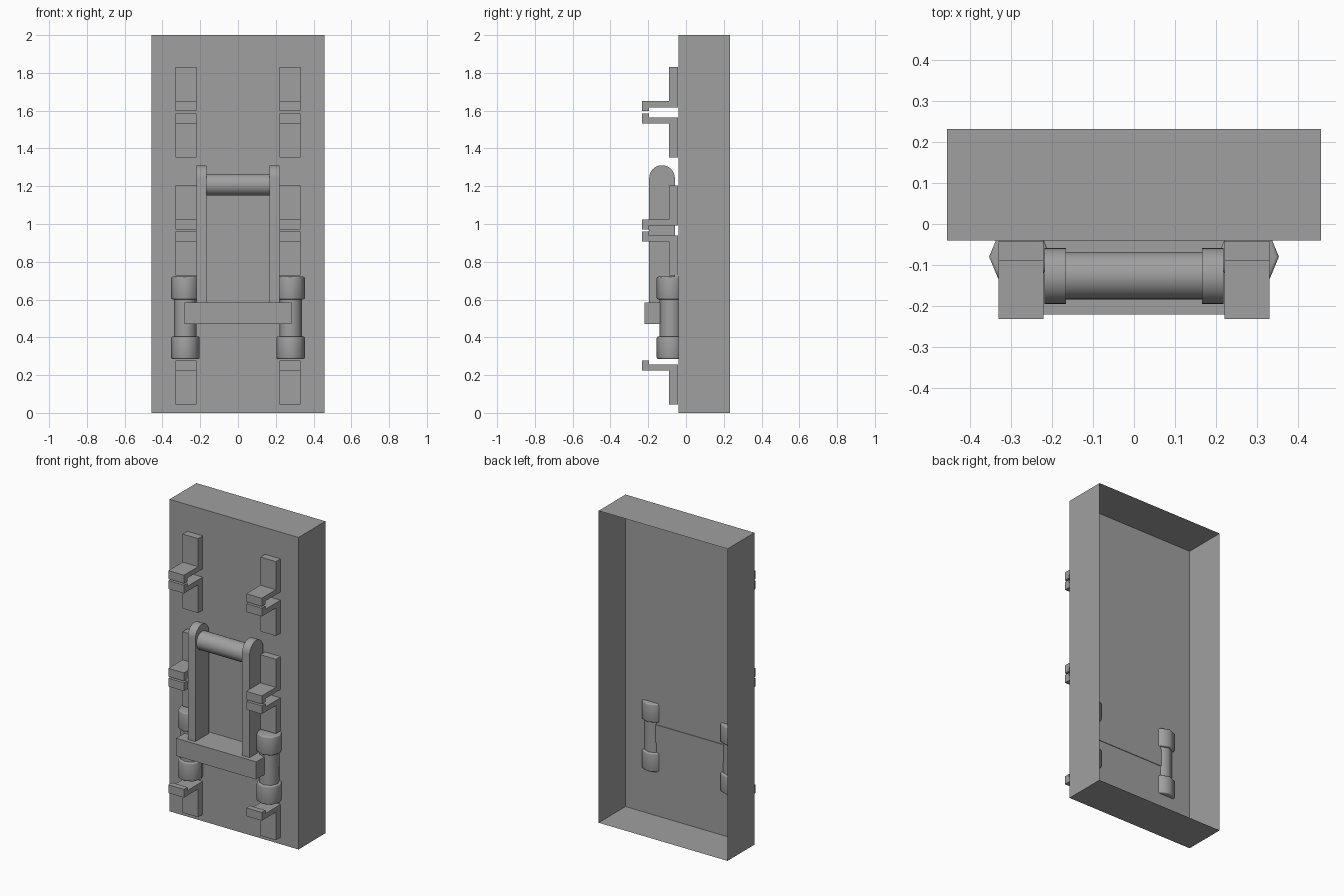
import bpy, bmesh
from math import radians, pi, cos, sin
from mathutils import Matrix, Vector

if "Cube" in bpy.data.objects:
    bpy.data.objects.remove(bpy.data.objects["Cube"], do_unlink=True)

grey = bpy.data.materials.new("plain_grey")
grey.use_nodes = True
grey.diffuse_color = (0.35, 0.35, 0.35, 1)
grey.node_tree.nodes["Principled BSDF"].inputs["Base Color"].default_value = (0.35, 0.35, 0.35, 1)


def finish(bm, name, smooth=False):
    bmesh.ops.recalc_face_normals(bm, faces=bm.faces)
    mesh = bpy.data.meshes.new(name)
    bm.to_mesh(mesh)
    bm.free()
    mesh.materials.append(grey)
    obj = bpy.data.objects.new(name, mesh)
    bpy.context.collection.objects.link(obj)
    if smooth:
        bpy.ops.object.select_all(action='DESELECT')
        obj.select_set(True)
        bpy.context.view_layer.objects.active = obj
        bpy.ops.object.shade_smooth_by_angle(angle=radians(50))
    return obj


def box(name, lo, hi, open_back=False):
    lo, hi = Vector(lo), Vector(hi)
    bm = bmesh.new()
    bmesh.ops.create_cube(bm, size=1)
    for v in bm.verts:
        v.co = Vector((v.co[i] * (hi[i] - lo[i]) + (lo[i] + hi[i]) / 2 for i in range(3)))
    bm.normal_update()
    if open_back:
        back = [f for f in bm.faces if f.normal.y > 0.9]
        bmesh.ops.delete(bm, geom=back, context='FACES_ONLY')
    return finish(bm, name)


def prism(name, outline, x0, x1, smooth=False):
    """Extrude a (y, z) outline along x."""
    bm = bmesh.new()
    face = bm.faces.new([bm.verts.new((x0, y, z)) for y, z in outline])
    out = bmesh.ops.extrude_face_region(bm, geom=[face])
    moved = [g for g in out["geom"] if isinstance(g, bmesh.types.BMVert)]
    bmesh.ops.translate(bm, verts=moved, vec=(x1 - x0, 0, 0))
    return finish(bm, name, smooth)


def cylinder(name, center, radius, depth, sides, axis='Z', bevel=0):
    bm = bmesh.new()
    bmesh.ops.create_cone(bm, cap_ends=True, segments=sides,
                          radius1=radius, radius2=radius, depth=depth)
    # Put a corner of the low-sided barrel on the x axis
    first = max(bm.verts, key=lambda v: v.co.x)
    turn = -Vector((first.co.x, first.co.y)).angle_signed(Vector((1, 0)))
    bmesh.ops.rotate(bm, verts=bm.verts, matrix=Matrix.Rotation(turn, 3, 'Z'))
    if bevel:
        rims = [e for e in bm.edges if abs(e.verts[0].co.z - e.verts[1].co.z) < 1e-4]
        bmesh.ops.bevel(bm, geom=rims, offset=bevel, segments=3, profile=0.5, affect='EDGES')
    if axis == 'X':
        bmesh.ops.rotate(bm, verts=bm.verts, matrix=Matrix.Rotation(pi / 2, 3, 'Y'))
    bmesh.ops.translate(bm, verts=bm.verts, vec=center)
    return finish(bm, name, smooth=True)


# Hollow panel, open at the back
FRONT = -0.04
box("panel", (-0.457, FRONT, 0), (0.457, 0.232, 2), open_back=True)

# Clip profile: wall plate, arm and lip, measured from the arm's inner face
CLIP = [(-0.042, 0), (-0.195, 0), (-0.195, 0.021), (-0.232, 0.021),
        (-0.232, -0.032), (-0.089, -0.032), (-0.089, -0.212), (-0.042, -0.212)]
CLIPS = [("top_upper", 1.618, -1), ("top_lower", 1.565, 1),
         ("middle_upper", 0.992, -1), ("middle_lower", 0.939, 1),
         ("bottom", 0.256, 1)]

# Rounded handle arm outline
HY, HZ, HR = -0.127, 1.243, 0.068
ARM = [(HY - HR, 0.53)]
ARM += [(HY - HR * cos(pi * i / 16), HZ + HR * sin(pi * i / 16)) for i in range(17)]
ARM += [(HY + HR, 0.53)]

for side, s in (("left", 1), ("right", -1)):
    # Clips in mirrored columns
    for label, z, flip in CLIPS:
        outline = [(y, z + flip * h) for y, h in CLIP]
        prism(f"{label}_clip_{side}", outline, s * 0.221, s * 0.331)
    # Handle arms
    prism(f"handle_arm_{side}", ARM, s * 0.166, s * 0.219, smooth=True)
    # Eight-sided hinge barrels with wider caps
    cylinder(f"hinge_shaft_{side}", (s * 0.279, -0.08, 0.503), 0.06, 0.24, 8)
    for label, z in (("lower", 0.345), ("upper", 0.661)):
        cylinder(f"{label}_hinge_cap_{side}", (s * 0.279, -0.08, z), 0.075, 0.12, 8, bevel=0.008)

# Handle grip and crossbar
cylinder("handle_grip", (0, -0.126, 1.208), 0.058, 0.34, 32, axis='X')
box("crossbar", (-0.284, -0.221, 0.471), (0.284, -0.036, 0.584))
